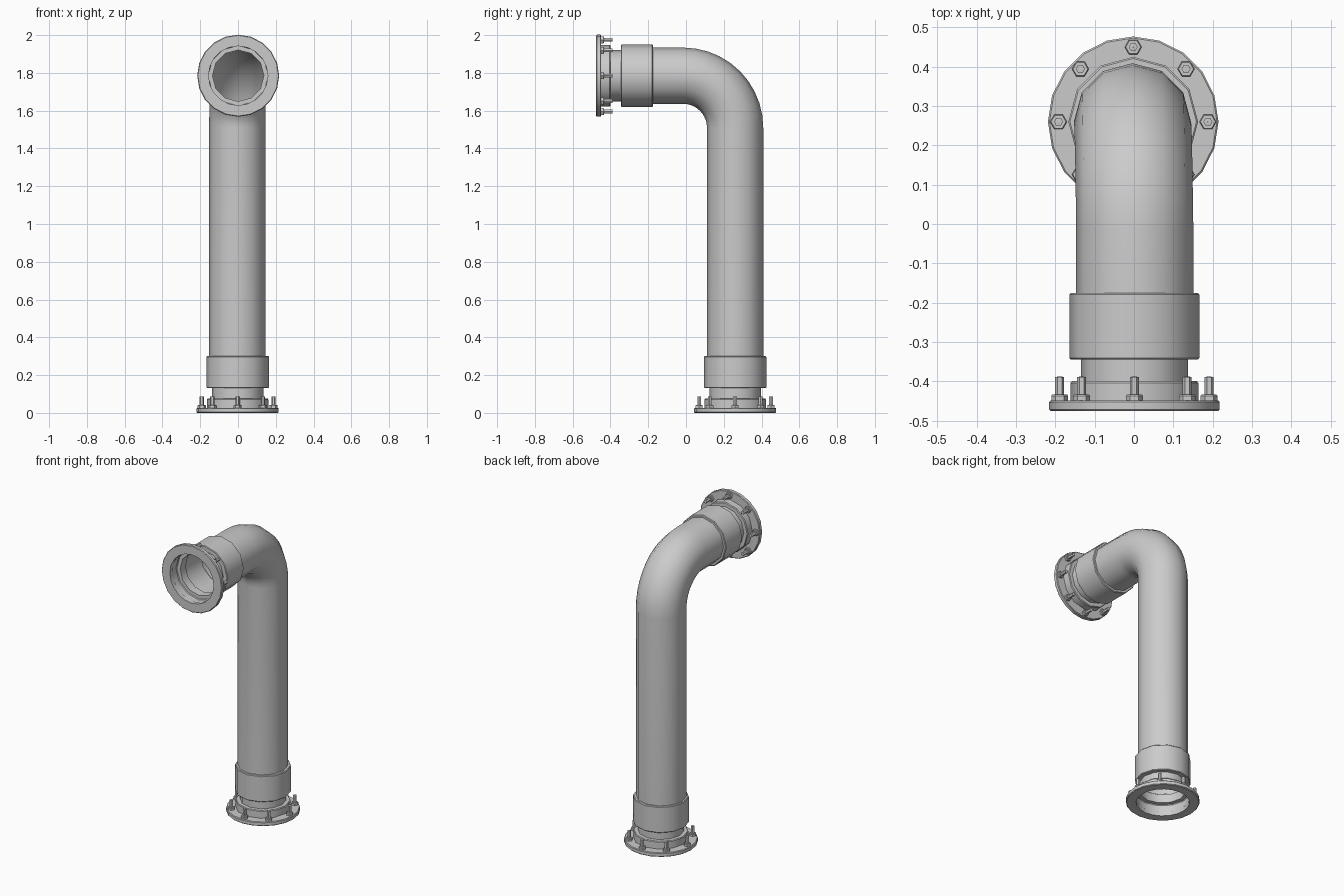
import bpy, bmesh
from math import sin, cos, pi
from mathutils import Vector, Matrix

if "Cube" in bpy.data.objects:
    bpy.data.objects.remove(bpy.data.objects["Cube"])


def finish(name, rings, matrix=Matrix(), closed=False, angle=0.6):
    """Skin a list of equal-length vertex rings into one object."""
    bm = bmesh.new()
    rows = [[bm.verts.new(p) for p in ring] for ring in rings]
    n = len(rows[0])
    for a, b in zip(rows, rows[1:] + (rows[:1] if closed else [])):
        for i in range(n):
            j = (i + 1) % n
            bm.faces.new((a[i], a[j], b[j], b[i]))
    bmesh.ops.recalc_face_normals(bm, faces=bm.faces)
    me = bpy.data.meshes.new(name)
    bm.to_mesh(me)
    bm.free()
    ob = bpy.data.objects.new(name, me)
    bpy.context.collection.objects.link(ob)
    ob.matrix_world = matrix
    bpy.ops.object.select_all(action='DESELECT')
    ob.select_set(True)
    bpy.context.view_layer.objects.active = ob
    bpy.ops.object.shade_smooth_by_angle(angle=angle)
    return ob


def lathe(name, profile, sides, matrix, closed=False, angle=0.6):
    rings = [[(r * cos(2 * pi * i / sides), r * sin(2 * pi * i / sides), z)
              for i in range(sides)] for r, z in profile]
    return finish(name, rings, matrix, closed, angle)


def pipe_end(label, m):
    # flange disc with softened rim
    lathe(label + "_flange", [(.157, 0), (.213, 0), (.217, .004), (.217, .023),
                              (.213, .027), (.157, .027)], 20, m, True)
    # open hub, neck and coupling collar
    lathe(label + "_collar", [(.163, .002), (.163, .071), (.159, .076), (.136, .076),
                              (.136, .131), (.161, .131), (.165, .135), (.165, .297),
                              (.161, .301), (.146, .301)], 12, m)
    # ring of hex nuts with studs
    for k in range(8):
        a = k * pi / 4
        b = m @ Matrix.Translation((.19 * cos(a), .19 * sin(a), .026))
        lathe(label + "_bolt", [(.0215, 0), (.0215, .013), (.019, .016), (.0115, .016),
                                (.0115, .061), (.0005, .062)], 6, b, angle=0.3)


# main pipe: 12-sided sweep along horizontal run, bend and riser
R, AX, TOP, r = .275, .26, 1.785, .149
X0, X1 = .002, -.004
path = [(Vector((X0, -.335, TOP)), 0)]
SEG = 10
for i in range(SEG + 1):
    t = i / SEG * pi / 2
    x = X0 + (X1 - X0) * i / SEG
    path.append((Vector((x, AX - R + R * sin(t), TOP - R + R * cos(t))), t))
path.append((Vector((X1, AX, .14)), pi / 2))
rings = []
for c, t in path:
    out = Vector((0, sin(t), cos(t)))
    side = Vector((1, 0, 0))
    rings.append([c + r * (side * cos(2 * pi * k / 12) + out * sin(2 * pi * k / 12))
                  for k in range(12)])
finish("bent_pipe", rings)

# lower end on the floor, upper end facing front
pipe_end("lower", Matrix.Translation((-.002, AX, 0)))
pipe_end("upper", Matrix.Translation((.001, -.476, TOP)) @ Matrix.Rotation(-pi / 2, 4, 'X'))
